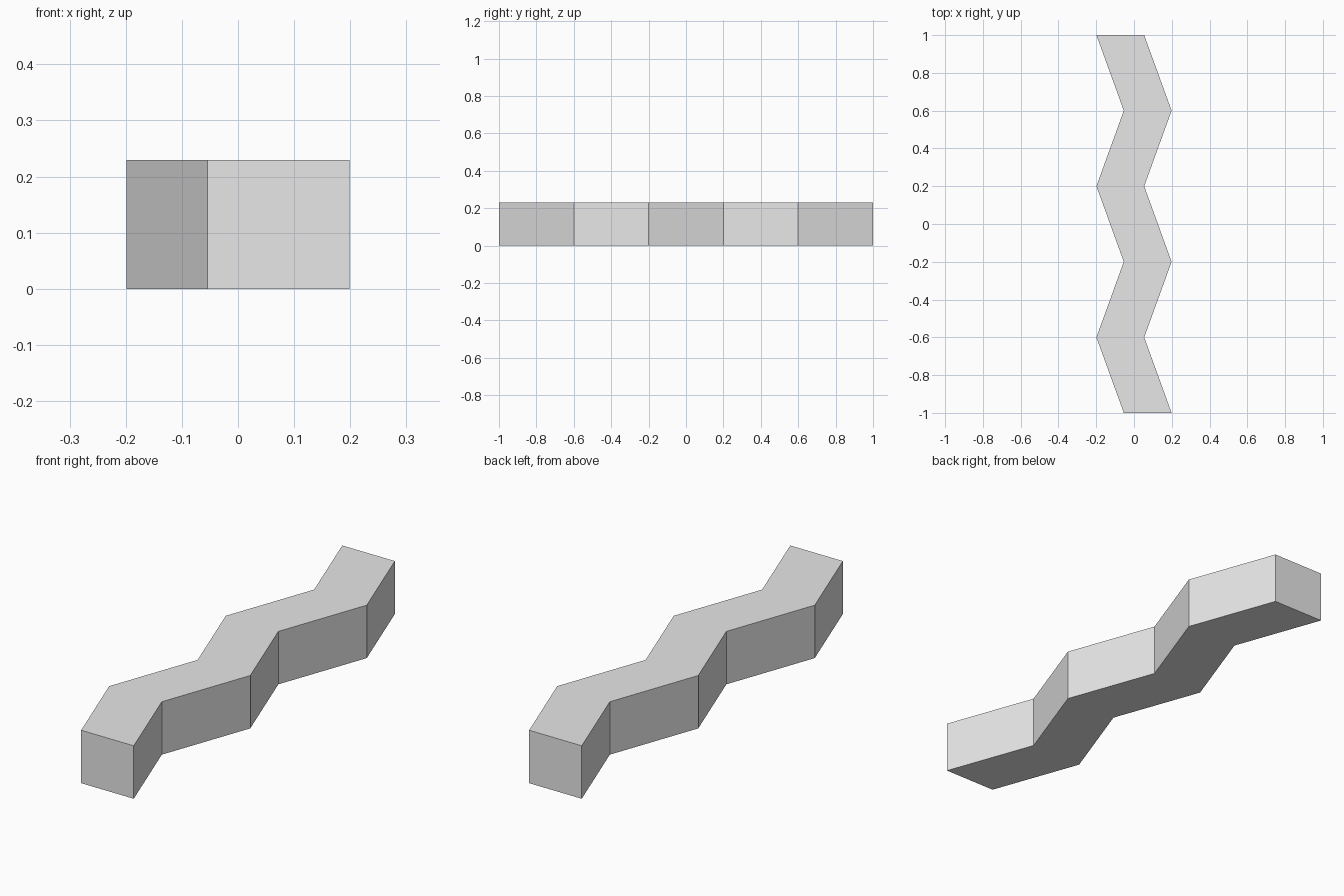
import bpy
import bmesh

cube = bpy.data.objects.get("Cube")
if cube:
    bpy.data.objects.remove(cube, do_unlink=True)

HALF_X = 0.199      # outer reach of the zigzag in x
SWING = 0.145       # sideways step of each segment
HEIGHT = 0.23
SEGMENTS = 5

# Plain light grey material
grey = bpy.data.materials.new("light_grey")
grey.use_nodes = True
colour = (0.8, 0.8, 0.8, 1)
grey.diffuse_color = colour
grey.node_tree.nodes["Principled BSDF"].inputs["Base Color"].default_value = colour

# Zigzag outline: the right side runs front to back, the left side returns
# as the same edge turned half a circle
side = []
for i in range(SEGMENTS + 1):
    x = HALF_X - (SWING if i % 2 else 0)
    side.append((x, -1 + 2 * i / SEGMENTS))
outline = side + [(-x, -y) for x, y in side]

# Extrude the outline into a solid bar
bm = bmesh.new()
base = bm.faces.new([bm.verts.new((x, y, 0)) for x, y in outline])
top = bmesh.ops.extrude_face_region(bm, geom=[base], use_keep_orig=True)
top_verts = [v for v in top["geom"] if isinstance(v, bmesh.types.BMVert)]
bmesh.ops.translate(bm, verts=top_verts, vec=(0, 0, HEIGHT))
bmesh.ops.recalc_face_normals(bm, faces=bm.faces)

mesh = bpy.data.meshes.new("zigzag_bar")
bm.to_mesh(mesh)
bm.free()
mesh.materials.append(grey)
bar = bpy.data.objects.new("zigzag_bar", mesh)
bpy.context.collection.objects.link(bar)
